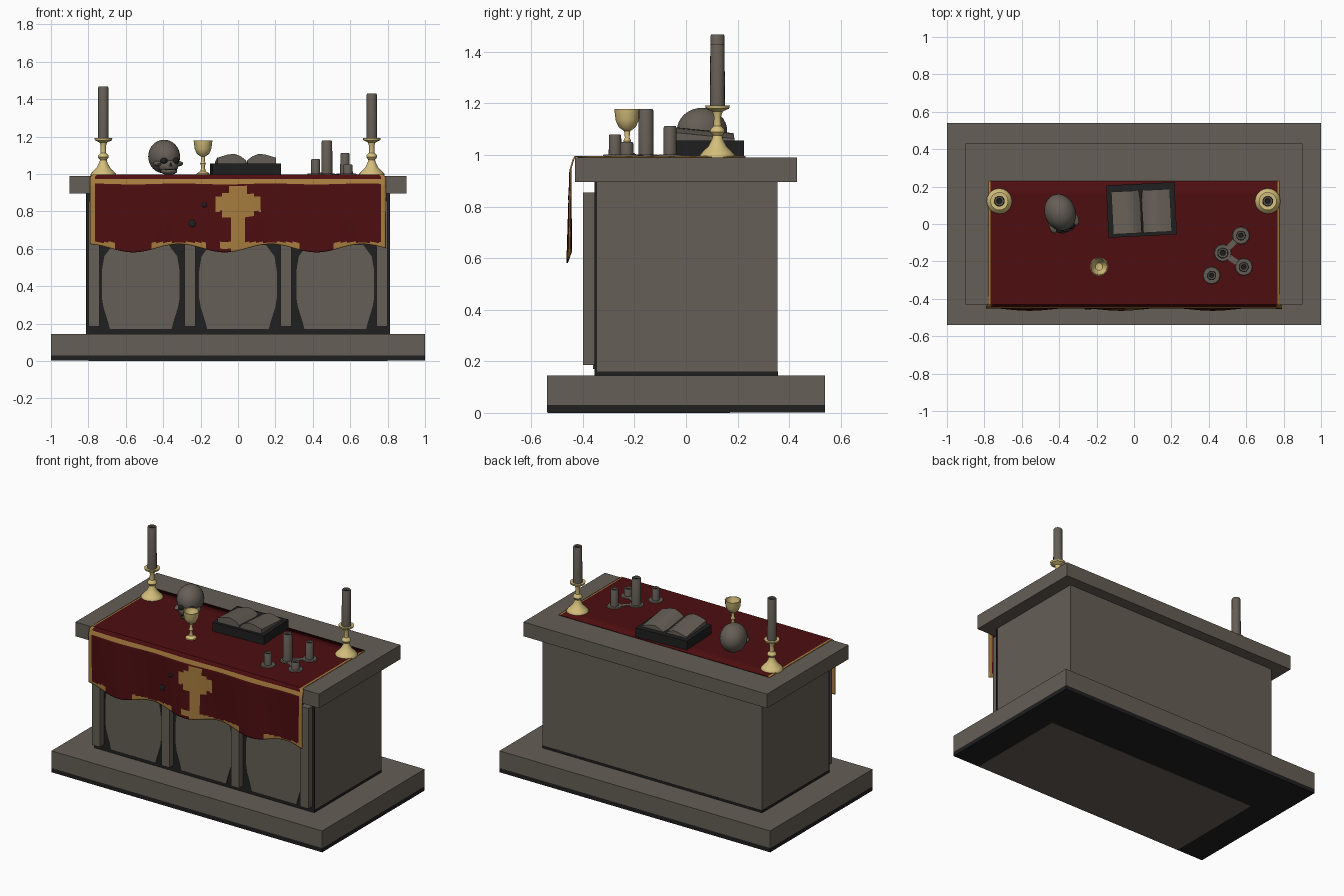
import bpy, bmesh, math
from mathutils import Matrix, Vector

if "Cube" in bpy.data.objects:
    bpy.data.objects.remove(bpy.data.objects["Cube"])


def mat(name, rgb):
    m = bpy.data.materials.new(name)
    m.diffuse_color = (*rgb, 1)
    m.use_nodes = True
    m.node_tree.nodes["Principled BSDF"].inputs["Base Color"].default_value = m.diffuse_color
    return m


STONE = mat("warm_grey", (0.130, 0.112, 0.092))
DARK = mat("soot_black", (0.014, 0.014, 0.014))
RED = mat("deep_red", (0.075, 0.004, 0.005))
TRIM = mat("cloth_gold", (0.38, 0.20, 0.048))
GOLD = mat("polished_gold", (0.66, 0.52, 0.20))


def finish(name, bm, *mats, matrix=None):
    if matrix:
        bm.transform(matrix)
    bmesh.ops.recalc_face_normals(bm, faces=bm.faces)
    me = bpy.data.meshes.new(name)
    bm.to_mesh(me)
    bm.free()
    for m in mats:
        me.materials.append(m)
    ob = bpy.data.objects.new(name, me)
    bpy.context.collection.objects.link(ob)
    return ob


def box(name, lo, hi, m, matrix=None):
    lo, hi = Vector(lo), Vector(hi)
    bm = bmesh.new()
    bmesh.ops.create_cube(bm, size=1)
    bmesh.ops.scale(bm, vec=hi - lo, verts=bm.verts)
    bmesh.ops.translate(bm, vec=(lo + hi) / 2, verts=bm.verts)
    return finish(name, bm, m, matrix=matrix)


def ball(name, centre, size, m, matrix=None, seg=24):
    bm = bmesh.new()
    bmesh.ops.create_uvsphere(bm, u_segments=seg, v_segments=seg // 2, radius=1)
    bmesh.ops.scale(bm, vec=size, verts=bm.verts)
    bmesh.ops.translate(bm, vec=centre, verts=bm.verts)
    return finish(name, bm, m, matrix=matrix)


def lathe(name, x, y, profile, m, seg=16):
    bm = bmesh.new()
    vs = [bm.verts.new((r, 0, z)) for r, z in profile]
    es = [bm.edges.new(p) for p in zip(vs, vs[1:])]
    bmesh.ops.spin(bm, geom=vs + es, cent=(0, 0, 0), axis=(0, 0, 1),
                   angle=2 * math.pi, steps=seg)
    bmesh.ops.remove_doubles(bm, verts=bm.verts, dist=1e-5)
    return finish(name, bm, m, matrix=Matrix.Translation((x, y, 0)))


def prism(name, pts, offset, m, matrix=None):
    bm = bmesh.new()
    f = bm.faces.new([bm.verts.new(p) for p in pts])
    r = bmesh.ops.extrude_face_region(bm, geom=[f])
    bmesh.ops.translate(bm, vec=offset,
                        verts=[v for v in r["geom"] if isinstance(v, bmesh.types.BMVert)])
    return finish(name, bm, m, matrix=matrix)


# stone masses with sooty lower edges
box("plinth", (-1, -0.54, 0.03), (1, 0.54, 0.145), STONE)
box("plinth_foot", (-1, -0.54, 0.002), (1, 0.54, 0.03), DARK)
box("plinth_underside", (-0.8, -0.535, 0), (0.8, 0.17, 0.01), STONE)
box("body", (-0.81, -0.35, 0.16), (0.81, 0.355, 0.9), STONE)
box("body_foot", (-0.812, -0.355, 0.14), (0.812, 0.357, 0.16), DARK)
box("body_front", (-0.812, -0.355, 0.16), (0.812, -0.345, 0.895), DARK)
box("table_slab", (-0.9, -0.43, 0.895), (0.9, 0.43, 0.99), STONE)

# front pilasters and panels
for i in range(4):
    x = -0.77 + i * 0.5133
    box("pilaster", (x - 0.03, -0.4, 0.185), (x + 0.03, -0.35, 0.855), STONE)
side = [(0.165, 0.17), (0.175, 0.21), (0.2, 0.29), (0.208, 0.34), (0.208, 0.48),
        (0.195, 0.56), (0.15, 0.62)]
for cx in (-0.52, 0, 0.52):
    outline = [(cx + w, -0.354, z) for w, z in side] + [(cx - w, -0.354, z) for w, z in reversed(side)]
    prism("front_panel", outline, (0, -0.007, 0), STONE)


# altar cloth: flat top, rounded fold, wavy hanging front
def cloth_trim(x, y, z, drop, wave):
    if abs(x) > 0.765:
        return True
    if drop <= 0:
        return False
    cross = ((abs(x) < 0.037 and z < 0.92) or (abs(x) < 0.125 and 0.80 < z < 0.882)
             or (abs(x) < 0.08 and 0.77 < z < 0.897) or (abs(x) < 0.045 and 0.87 < z < 0.935))
    hem = 0.6 < z < 0.635 and (wave < 0.35 or -0.1 < x < 0.04)
    return cross or hem or 0.948 < z < 0.975


bm = bmesh.new()
NX, NT, ND = 130, 8, 44
rows, info = [], {}
for j in range(NT + ND + 1):
    row = []
    for i in range(NX + 1):
        x = -0.79 + 1.58 * i / NX
        wave = math.cos(2 * math.pi * (x + 0.07) / 0.49)
        d = max(0, (j - NT) / ND)
        if j <= NT:
            y, z = 0.23 - 0.66 * j / NT, 0.994
            x *= 0.985
        else:
            z = 0.99 - d * (0.99 - (0.603 - 0.022 * wave))
            y = -0.435 - 0.013 * min(1, d * 8) - 0.008 * d * wave - 0.005 * d
        row.append(bm.verts.new((x, y, z)))
    rows.append(row)
for j in range(NT + ND):
    for i in range(NX):
        f = bm.faces.new((rows[j][i], rows[j][i + 1], rows[j + 1][i + 1], rows[j + 1][i]))
        c = f.calc_center_median()
        wave = math.cos(2 * math.pi * (c.x + 0.07) / 0.49)
        f.material_index = int(cloth_trim(c.x, c.y, c.z, j - NT, wave))
cloth = finish("altar_cloth", bm, RED, TRIM)
sol = cloth.modifiers.new("thickness", "SOLIDIFY")
sol.thickness, sol.offset = 0.006, 0
for x, z, r in ((-0.245, 0.735, 0.02), (-0.18, 0.835, 0.014)):
    ball("cloth_stain", (x, -0.453, z), (r, 0.005, r), DARK, seg=12)


# candles with hollowed tops
def candle(name, x, y, r, z0, z1):
    lathe(name, x, y, [(0, z0), (r, z0), (r * 0.95, z1 - 0.006), (r * 0.85, z1),
                       (r * 0.55, z1 - 0.002), (r * 0.4, z1 - 0.012), (0, z1 - 0.014)], STONE)
    lathe(name + "_wick_hollow", x, y, [(r * 0.42, z1 - 0.009), (0, z1 - 0.009)], DARK)


stick = [(0, 0.99), (0.068, 0.99), (0.068, 1.0), (0.058, 1.012), (0.035, 1.035), (0.022, 1.06),
         (0.018, 1.075), (0.029, 1.09), (0.027, 1.1), (0.015, 1.112), (0.014, 1.15),
         (0.02, 1.168), (0.045, 1.18), (0.048, 1.192), (0.04, 1.192), (0, 1.186)]
for x, top in ((-0.72, 1.467), (0.715, 1.43)):
    lathe("candlestick", x, 0.122, stick, GOLD, 20)
    candle("tall_candle", x, 0.122, 0.029, 1.186, top)

cluster = [(0.475, -0.155, 0.03, 1.178), (0.572, -0.062, 0.026, 1.112),
           (0.415, -0.275, 0.025, 1.08), (0.587, -0.23, 0.027, 1.05)]
for x, y, r, top in cluster:
    candle("small_candle", x, y, r, 0.995, top)
    lathe("wax_pool", x, y, [(0, 0.996), (0.048, 0.996), (0.044, 1.002), (0, 1.004)], STONE, 12)
for x, y, _, _ in (cluster[1], cluster[3]):
    cx, cy = (x + 0.475) / 2, (y - 0.155) / 2
    turn = Matrix.Translation((cx, cy, 0)) @ Matrix.Rotation(math.atan2(y + 0.155, x - 0.475), 4, "Z")
    box("wax_bridge", (-0.05, -0.015, 0.996), (0.05, 0.015, 1.001), STONE, turn)

# chalice
lathe("chalice", -0.187, -0.228,
      [(0, 0.996), (0.036, 0.996), (0.034, 1.003), (0.014, 1.015), (0.009, 1.04), (0.015, 1.055),
       (0.009, 1.068), (0.012, 1.093), (0.033, 1.108), (0.045, 1.135), (0.05, 1.178),
       (0.045, 1.178), (0.038, 1.14), (0.02, 1.115), (0, 1.11)], GOLD, 12)

# open book on its dark cover block
place = Matrix.Translation((0.04, 0.07, 0)) @ Matrix.Rotation(0.05, 4, "Z")
box("book_cover", (-0.183, -0.135, 0.994), (0.183, 0.145, 1.056), DARK, place)
lean = place @ Matrix(((1, 0, 0, 0), (0, 1, 0, 0), (0, -0.1, 1, 0), (0, 0, 0, 1)))
leaf = [(0.004, 1.062), (0.03, 1.082), (0.065, 1.096), (0.1, 1.092), (0.157, 1.075),
        (0.157, 1.045), (0.004, 1.045)]
for s in (-1, 1):
    prism("book_pages", [(s * x, -0.118, z) for x, z in leaf], (0, 0.228, 0), STONE, lean)

# skull, turned towards the right
sk = Matrix.Translation((-0.395, 0.062, 0)) @ Matrix.Rotation(0.35, 4, "Z")
ball("cranium", (0, 0, 1.093), (0.083, 0.1, 0.09), STONE, sk, 32)
ball("upper_face", (0, -0.068, 1.045), (0.055, 0.038, 0.042), STONE, sk)
ball("jaw", (0, -0.075, 1.015), (0.045, 0.036, 0.02), STONE, sk)
box("teeth_gap", (-0.03, -0.112, 1.021), (0.03, -0.07, 1.027), DARK, sk)
prism("nose_hole", [(-0.011, -0.107, 1.04), (0.011, -0.107, 1.04), (0, -0.107, 1.062)],
      (0, 0.03, 0), DARK, sk)
for s in (-1, 1):
    ball("eye_socket", (s * 0.032, -0.088, 1.07), (0.02, 0.018, 0.017), DARK, sk, 16)
    ball("cheekbone", (s * 0.062, -0.062, 1.055), (0.02, 0.034, 0.014), STONE, sk, 16)

# smooth the rounded parts, keep hard edges sharp
for ob in bpy.context.scene.objects:
    ob.select_set(True)
    bpy.context.view_layer.objects.active = ob
bpy.ops.object.shade_smooth_by_angle(angle=math.radians(40))
